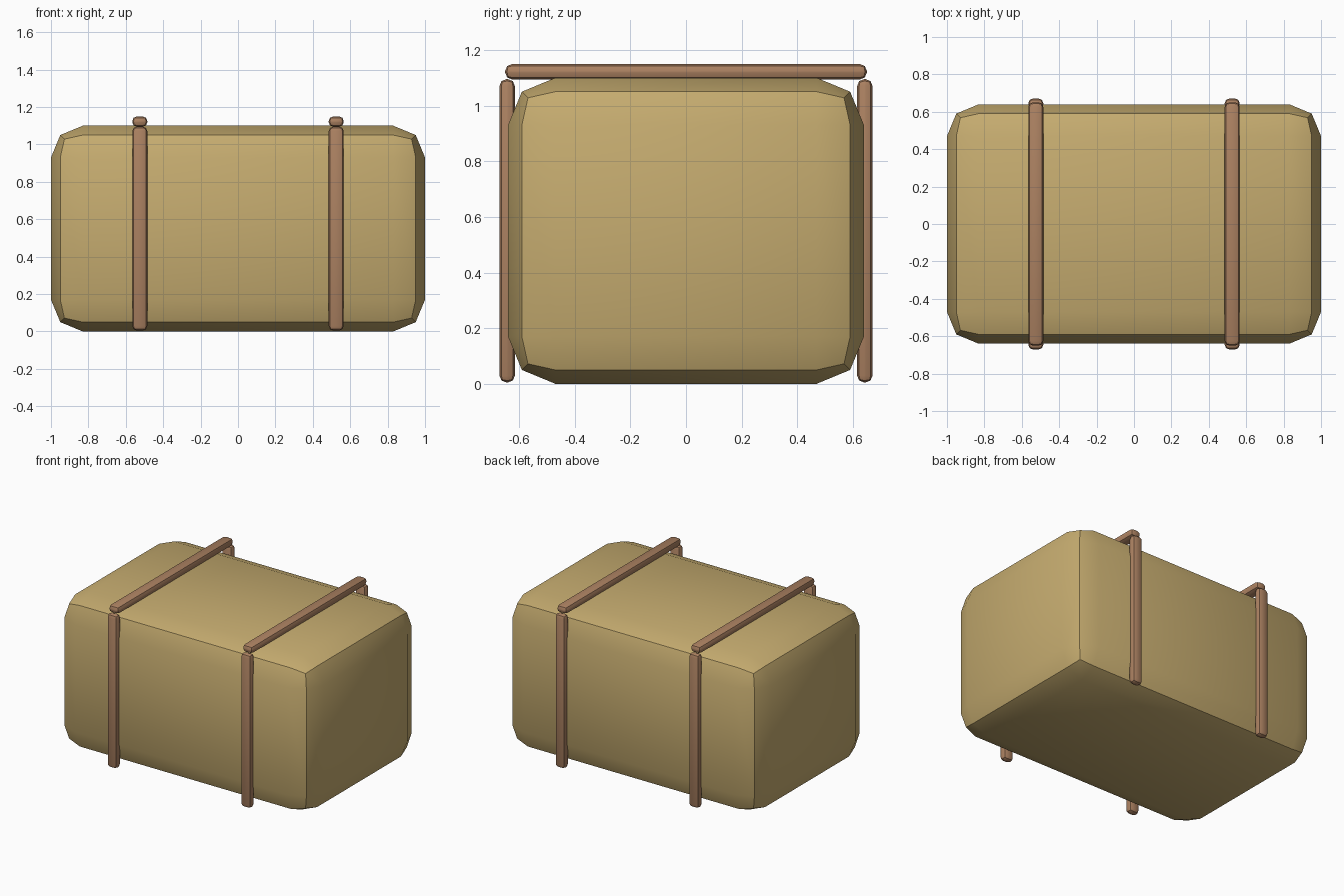
import bpy
import math

cube = bpy.data.objects.get("Cube")
if cube:
    bpy.data.objects.remove(cube, do_unlink=True)


def make_material(name, rgb):
    mat = bpy.data.materials.new(name)
    mat.use_nodes = True
    color = (*rgb, 1)
    mat.diffuse_color = color
    shader = next(n for n in mat.node_tree.nodes if n.type == 'BSDF_PRINCIPLED')
    shader.inputs["Base Color"].default_value = color
    return mat


def rounded_box(name, center, size, radius, mat):
    """Box with two-segment rounded edges, smooth except along the ridges."""
    bpy.ops.mesh.primitive_cube_add(size=1, location=center)
    obj = bpy.context.object
    obj.name = name
    obj.scale = size
    bpy.ops.object.transform_apply(location=False, rotation=False, scale=True)
    bevel = obj.modifiers.new("Rounding", 'BEVEL')
    bevel.width = radius
    bevel.segments = 2
    bevel.limit_method = 'NONE'
    bpy.ops.object.modifier_apply(modifier=bevel.name)
    obj.data.materials.append(mat)
    bpy.ops.object.shade_smooth_by_angle(angle=math.radians(30))
    return obj


straw = make_material("straw", (0.56, 0.41, 0.16))
twine = make_material("brown twine", (0.41, 0.22, 0.12))

# Bale body
rounded_box("bale", (0, 0, 0.55), (2, 1.28, 1.1), 0.17, straw)

# Two bands, each made of a top bar and two upright bars
for side, x in (("right", -0.525), ("left", 0.525)):
    rounded_box(f"{side}_top_band", (x, 0, 1.122), (0.08, 1.3, 0.055), 0.024, twine)
    for end, y in (("front", -0.643), ("back", 0.643)):
        rounded_box(f"{side}_{end}_band", (x, y, 0.55), (0.08, 0.055, 1.09), 0.024, twine)
